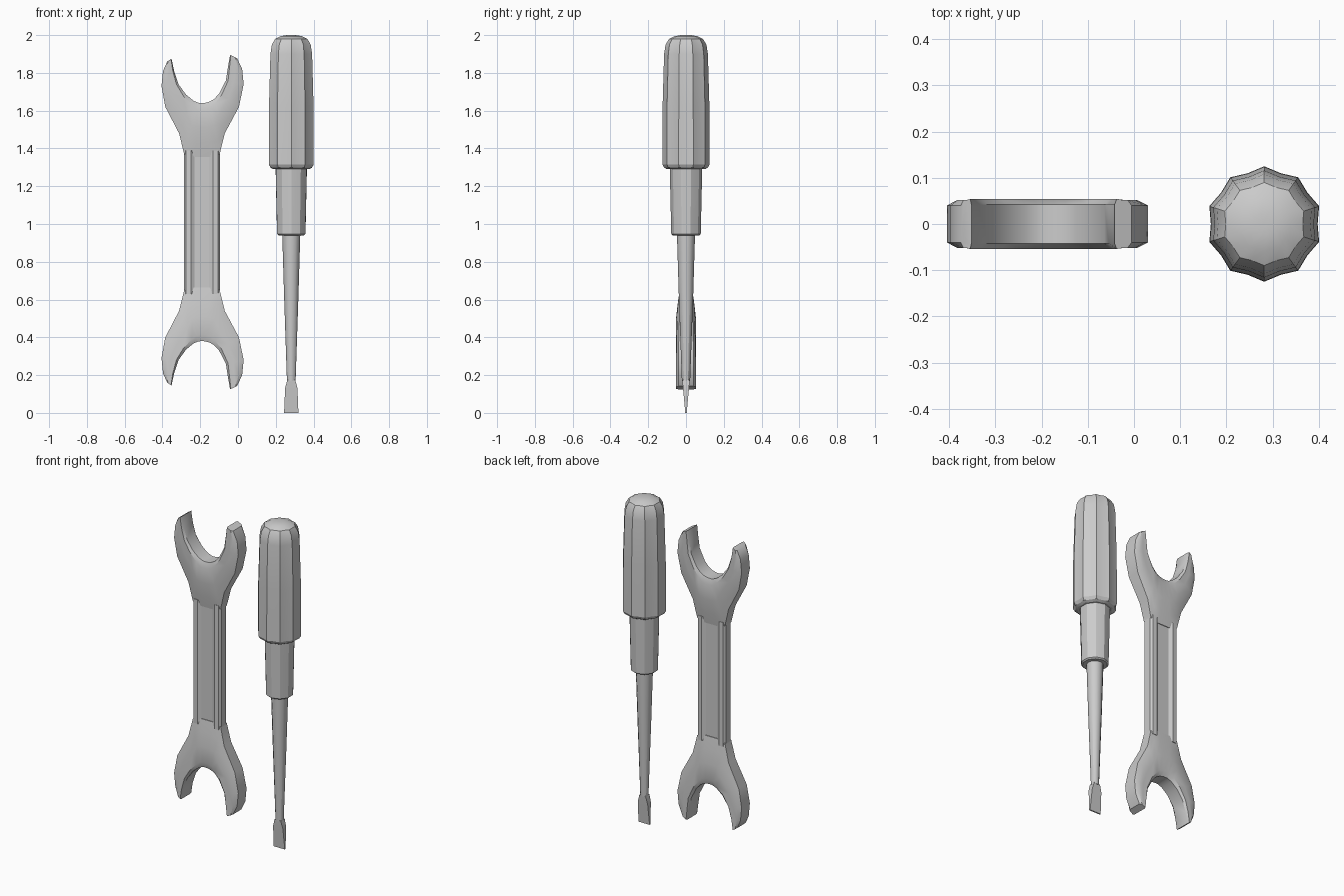
import bpy, bmesh, math

if "Cube" in bpy.data.objects:
    bpy.data.objects.remove(bpy.data.objects["Cube"])

def finish(name, rings, angle=30, cap=True):
    """Loft equal-length closed rings into a capped, smooth-shaded object."""
    bm = bmesh.new()
    loops = [[bm.verts.new(p) for p in ring] for ring in rings]
    n = len(loops[0])
    for a, b in zip(loops, loops[1:]):
        for i in range(n):
            j = (i + 1) % n
            bm.faces.new((a[i], a[j], b[j], b[i]))
    if cap:
        bm.faces.new(loops[0])
        bm.faces.new(loops[-1])
    bmesh.ops.recalc_face_normals(bm, faces=bm.faces)
    me = bpy.data.meshes.new(name)
    bm.to_mesh(me)
    bm.free()
    ob = bpy.data.objects.new(name, me)
    bpy.context.collection.objects.link(ob)
    bpy.ops.object.select_all(action='DESELECT')
    ob.select_set(True)
    bpy.context.view_layer.objects.active = ob
    bpy.ops.object.shade_smooth_by_angle(angle=math.radians(angle))
    return ob

def turned(name, profile, sides, flute=1.0, angle=30):
    """Profile rows are (z, x radius, y radius); odd vertices are pulled in by flute."""
    rings = []
    for z, rx, ry in profile:
        ring = []
        for i in range(sides):
            a = math.pi / 2 + 2 * math.pi * i / sides
            k = flute if i % 2 else 1.0
            ring.append((0.282 + rx * k * math.cos(a), ry * k * math.sin(a), z))
        rings.append(ring)
    return finish(name, rings, angle)

# Screwdriver: fluted grip, collar, tapered shaft with flat blade
grip = [(1.29, .100), (1.298, .115), (1.315, .125), (1.62, .124), (1.90, .116),
        (1.95, .108), (1.98, .090), (1.994, .060), (2.0, .025), (2.0, .004)]
turned("screwdriver_grip", [(z, r, r) for z, r in grip], 20, 0.925, 25)
collar = [(0.94, .070), (0.947, .078), (1.12, .082), (1.30, .086)]
turned("screwdriver_collar", [(z, r, r) for z, r in collar], 20, 0.965)
turned("screwdriver_shaft", [(0.95, .048, .048), (0.62, .038, .038), (0.17, .023, .022)], 12)

# Blade flares sideways while thinning to an edge
blade = [(0.175, .021, .019), (0.13, .033, .016), (0.07, .035, .010), (0.0, .038, .004)]
finish("screwdriver_blade", [[(0.282 + sx * w, sy * d, z) for sx, sy in
       ((-1, -1), (1, -1), (1, 1), (-1, 1))] for z, w, d in blade])

# Wrench heads: (outer x, outer z, inner x, inner z, outer half thickness)
JAW = [(-.375, 1.860, -.352, 1.875, .040), (-.397, 1.81, -.338, 1.81, .040),
       (-.405, 1.73, -.315, 1.74, .040), (-.385, 1.62, -.275, 1.685, .038),
       (-.312, 1.48, -.235, 1.652, .034), (-.285, 1.37, -.210, 1.642, .030),
       (-.230, 1.355, -.198, 1.640, .030), (-.150, 1.355, -.175, 1.641, .030),
       (-.097, 1.37, -.150, 1.648, .030), (-.070, 1.48, -.128, 1.660, .034),
       (.005, 1.62, -.100, 1.690, .038), (.030, 1.74, -.064, 1.76, .040),
       (.022, 1.82, -.055, 1.82, .040), (-.005, 1.878, -.042, 1.895, .040)]

def wrench_head(name, flip):
    rings = []
    for ox, oz, ix, iz, h in JAW:
        half = []
        for t, y in ((0, h), (.25, h + .012), (.55, .052), (.88, .054), (1, .042)):
            z = oz + (iz - oz) * t
            half.append((ox + (ix - ox) * t, y, 2.02 - z if flip else z))
        rings.append(half + [(x, -y, z) for x, y, z in reversed(half)])
    finish(name, rings, 35)

wrench_head("wrench_upper_head", False)
wrench_head("wrench_lower_head", True)

# Wrench handle: rounded bar with a shallow lengthwise channel on each face
q = [(.095, .022), (.084, .036), (.058, .038), (.038, .026)]
top = q + [(-x, y) for x, y in reversed(q)]
section = top + [(x, -y) for x, y in reversed(top)]
finish("wrench_handle", [[(-0.191 + x, y, z) for x, y in section]
                         for z in (.63, 1.01, 1.39)])
